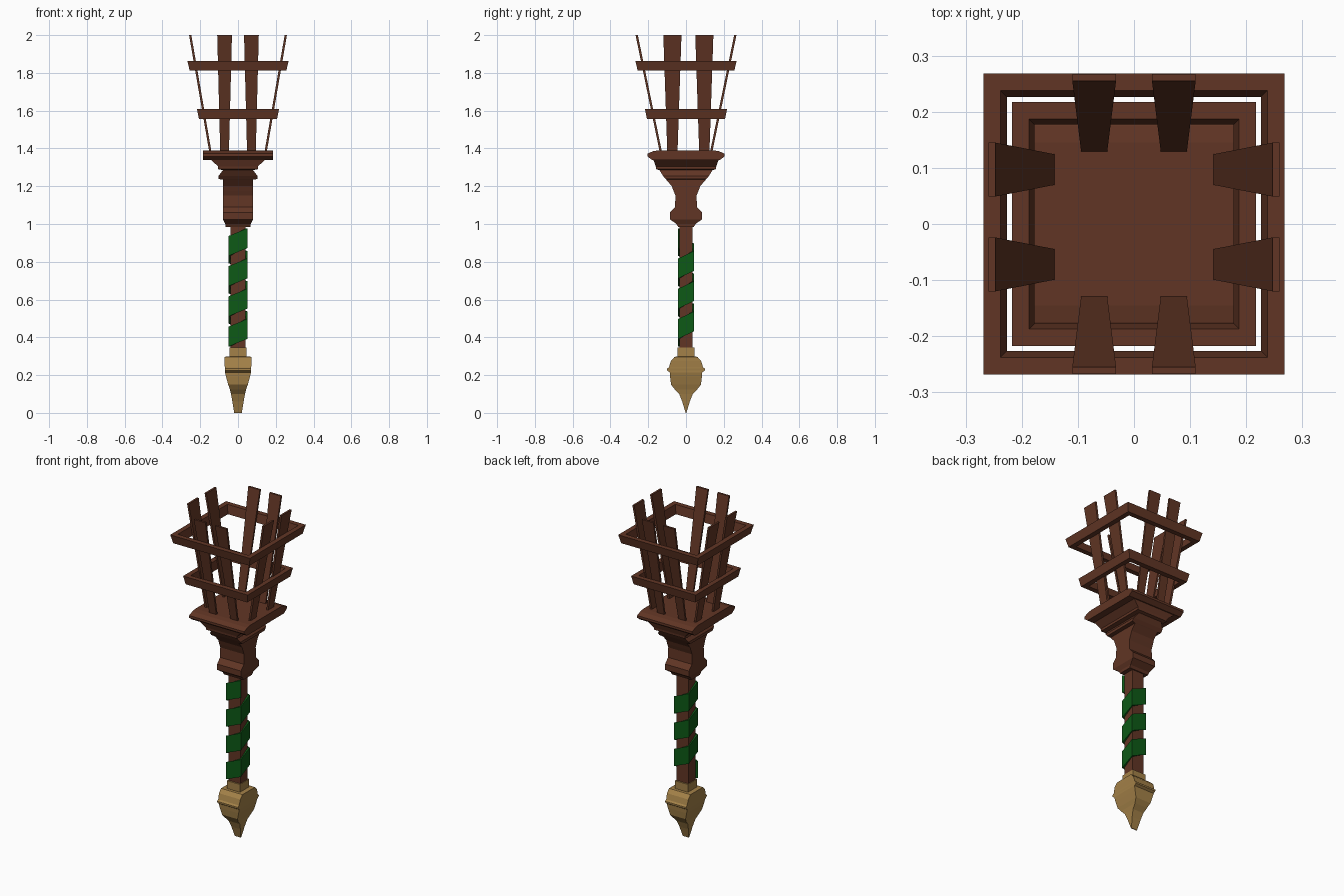
import bpy, bmesh

if "Cube" in bpy.data.objects:
    bpy.data.objects.remove(bpy.data.objects["Cube"])


def material(name, rgb):
    m = bpy.data.materials.new(name)
    m.diffuse_color = (*rgb, 1)
    m.use_nodes = True
    m.node_tree.nodes["Principled BSDF"].inputs["Base Color"].default_value = m.diffuse_color
    return m


WOOD = material("dark_wood", (0.12, 0.036, 0.018))
GREEN = material("green_wrap", (0.004, 0.10, 0.008))
GOLD = material("brass", (0.37, 0.22, 0.065))
CORNERS = [(-1, -1), (1, -1), (1, 1), (-1, 1)]


def loft(name, sections, mat, closed=False):
    """Skin between cross-sections that all have four points."""
    bm = bmesh.new()
    rows = [[bm.verts.new(p) for p in s] for s in sections]
    pairs = list(zip(rows, rows[1:]))
    if closed:
        pairs.append((rows[-1], rows[0]))
    else:
        bm.faces.new(rows[0])
        bm.faces.new(rows[-1])
    for a, b in pairs:
        for i in range(4):
            j = (i + 1) % 4
            bm.faces.new((a[i], a[j], b[j], b[i]))
    bmesh.ops.recalc_face_normals(bm, faces=bm.faces)
    me = bpy.data.meshes.new(name)
    bm.to_mesh(me)
    bm.free()
    me.materials.append(mat)
    ob = bpy.data.objects.new(name, me)
    bpy.context.collection.objects.link(ob)
    return ob


def stack(name, profile, mat):
    """Rectangular turned shape from (z, half width, half depth) steps."""
    return loft(name, [[(sx * hx, sy * hy, z) for sx, sy in CORNERS]
                       for z, hx, hy in profile], mat)


# Pointed brass foot
stack("foot_tip", [
    (0.0, 0.02, 0.002), (0.06, 0.03, 0.02), (0.10, 0.037, 0.036),
    (0.125, 0.043, 0.06), (0.15, 0.052, 0.079), (0.19, 0.063, 0.084),
    (0.215, 0.069, 0.086), (0.224, 0.069, 0.1), (0.234, 0.07, 0.1),
    (0.242, 0.07, 0.09), (0.275, 0.072, 0.08), (0.297, 0.072, 0.06),
    (0.298, 0.044, 0.044), (0.345, 0.044, 0.044)], GOLD)

# Square wooden shaft
stack("shaft", [(0.34, 0.04, 0.035), (0.99, 0.04, 0.035)], WOOD)

# Green ribbon wound around the shaft
pitch, height = 0.16, 0.105
ribbon = []
for i in range(int(4 * (0.985 - 0.35 - height) / pitch) + 1):
    sx, sy = CORNERS[i % 4]
    z = 0.352 + i * pitch / 4
    inner, outer = (sx * 0.038, sy * 0.033), (sx * 0.049, sy * 0.043)
    ribbon.append([(*inner, z), (*inner, z + height),
                   (*outer, z + height), (*outer, z)])
loft("ribbon_wrap", ribbon, GREEN)

# Collar flaring out to the basket floor
stack("collar", [
    (0.985, 0.065, 0.042), (1.0, 0.067, 0.05), (1.025, 0.08, 0.086),
    (1.06, 0.08, 0.086), (1.09, 0.08, 0.058), (1.15, 0.08, 0.056),
    (1.175, 0.08, 0.066), (1.20, 0.08, 0.075), (1.235, 0.08, 0.105),
    (1.238, 0.103, 0.108), (1.255, 0.103, 0.122), (1.285, 0.08, 0.14),
    (1.29, 0.105, 0.158), (1.305, 0.105, 0.16), (1.338, 0.142, 0.172)], WOOD)
stack("basket_floor", [
    (1.338, 0.185, 0.178), (1.358, 0.185, 0.205), (1.372, 0.185, 0.205),
    (1.385, 0.185, 0.175), (1.39, 0.185, 0.145)], WOOD)


# Two flared square hoops
def hoop(name, z0, z1, r0, r1, thick):
    loft(name, [[(sx * r, sy * r, z) for r, z in
                 ((r0, z0), (r1, z1), (r1 - thick, z1), (r0 - thick, z0))]
                for sx, sy in CORNERS], WOOD, closed=True)


hoop("lower_hoop", 1.557, 1.608, 0.207, 0.217, 0.03)
hoop("upper_hoop", 1.812, 1.864, 0.256, 0.268, 0.03)


# Eight slats leaning outward and widening upward
def slat(name, side, centre, along_x, w0, w1, r0, r1):
    sections = []
    for z, w, r in ((1.38, w0, r0), (2.0, w1, r1)):
        pts = [(centre - w, r - 0.012), (centre + w, r - 0.012),
               (centre + w, r), (centre - w, r)]
        sections.append([(t, side * d, z) if along_x else (side * d, t, z)
                         for t, d in pts])
    loft(name, sections, WOOD)


for side, label in ((-1, "a"), (1, "b")):
    for k, c in enumerate((-0.071, 0.071)):
        slat(f"front_back_slat_{label}{k}", side, c, True,
             0.023, 0.039, 0.139, 0.267)
    for k, c in enumerate((-0.072, 0.097)):
        slat(f"side_slat_{label}{k}", side, c, False,
             0.027, 0.048, 0.152, 0.259)
